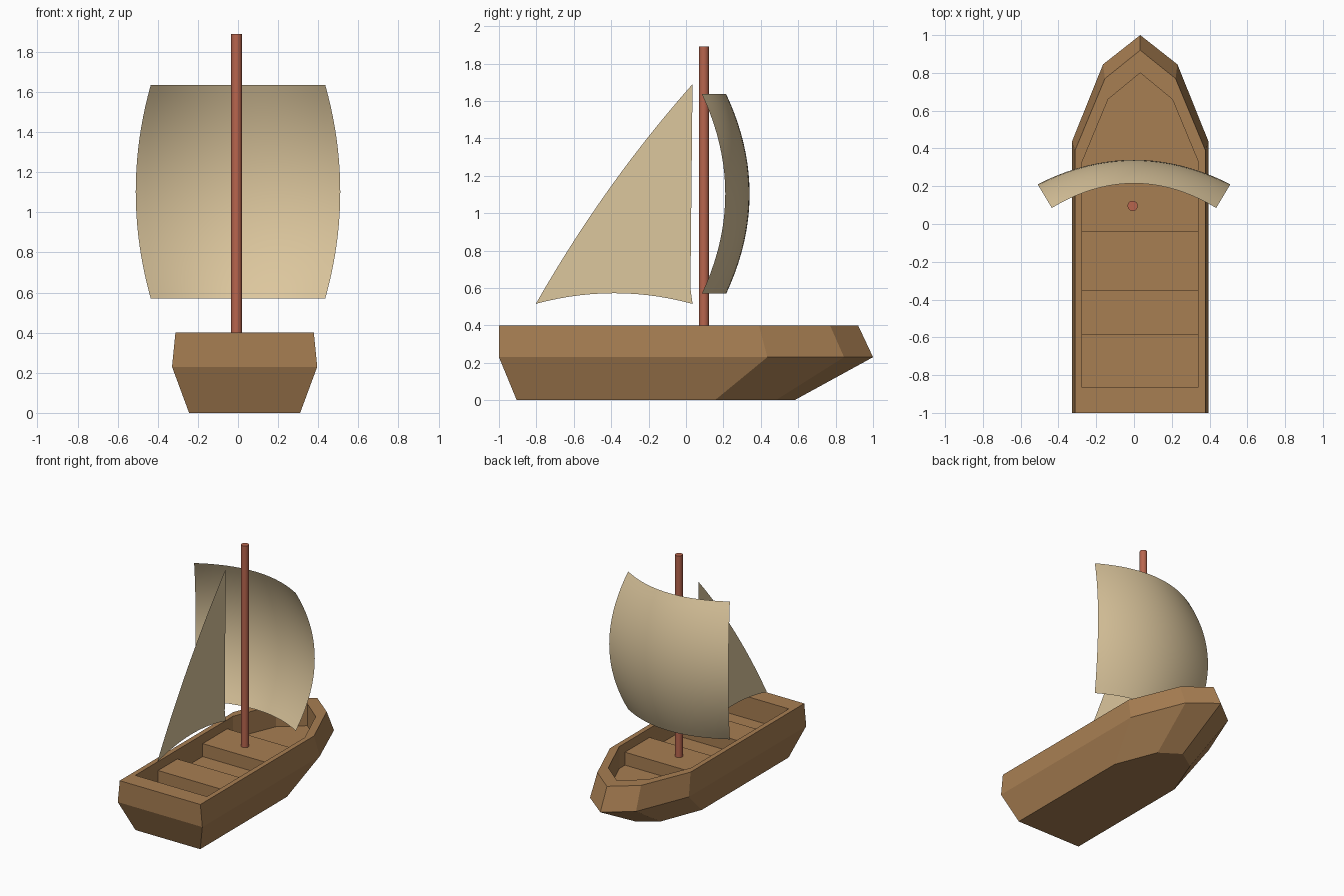
import bpy, bmesh
from mathutils import Vector

if "Cube" in bpy.data.objects:
    bpy.data.objects.remove(bpy.data.objects["Cube"])

CX = 0.033  # hull centre line


def material(name, rgb):
    m = bpy.data.materials.new(name)
    m.diffuse_color = (*rgb, 1)
    m.use_nodes = True
    m.node_tree.nodes["Principled BSDF"].inputs["Base Color"].default_value = m.diffuse_color
    return m


WOOD = material("wood", (0.39, 0.21, 0.085))
RED = material("mast_red", (0.48, 0.13, 0.075))
CLOTH = material("cloth", (0.72, 0.57, 0.34))


def finish(name, bm, mat, fix=True):
    if fix:
        bmesh.ops.recalc_face_normals(bm, faces=bm.faces)
    me = bpy.data.meshes.new(name)
    bm.to_mesh(me)
    bm.free()
    me.materials.append(mat)
    ob = bpy.data.objects.new(name, me)
    bpy.context.collection.objects.link(ob)
    return ob


def smooth(ob, angle):
    bpy.ops.object.select_all(action='DESELECT')
    ob.select_set(True)
    bpy.context.view_layer.objects.active = ob
    bpy.ops.object.shade_smooth_by_angle(angle=angle)


# Hull: half outlines (stern, side, shoulder, bow tip), mirrored and stacked
inner = [(0.307, -0.865), (0.307, 0.33), (0.17, 0.66), (0, 0.80)]
levels = [
    (0.00, [(0.277, -0.905), (0.277, 0.155), (0.15, 0.48), (0, 0.58)]),
    (0.23, [(0.362, -1), (0.362, 0.435), (0.197, 0.845), (0, 1)]),
    (0.40, [(0.345, -1), (0.345, 0.39), (0.187, 0.77), (0, 0.92)]),
    (0.40, inner),
    (0.23, inner),
]
bm = bmesh.new()
rings = []
for z, half in levels:
    outline = half + [(-x, y) for x, y in reversed(half[:-1])]
    rings.append([bm.verts.new((CX + x, y, z)) for x, y in outline])
for a, b in zip(rings, rings[1:]):
    n = len(a)
    for i in range(n):
        j = (i + 1) % n
        bm.faces.new((a[i], a[j], b[j], b[i]))
bm.faces.new(rings[0])
bm.faces.new(rings[-1])
finish("hull", bm, WOOD)

# Seats across the hull
for name, y0, y1 in (("stern_seat", -0.585, -0.35), ("mast_seat", -0.04, 0.26)):
    bm = bmesh.new()
    bmesh.ops.create_cube(bm, size=1)
    bmesh.ops.scale(bm, vec=(0.614, y1 - y0, 0.10), verts=bm.verts)
    bmesh.ops.translate(bm, vec=(CX, (y0 + y1) / 2, 0.28), verts=bm.verts)
    finish(name, bm, WOOD)

# Mast
bm = bmesh.new()
bmesh.ops.create_cone(bm, cap_ends=True, segments=24, radius1=0.027, radius2=0.027, depth=1.58)
bmesh.ops.translate(bm, vec=(-0.007, 0.096, 1.10), verts=bm.verts)
smooth(finish("mast", bm, RED), 0.6)

# Square sail billowing towards the bow
N = 20
bm = bmesh.new()
grid = []
for j in range(N + 1):
    v = 2 * j / N - 1
    row = []
    for i in range(N + 1):
        u = 2 * i / N - 1
        x = u * (0.435 + 0.075 * (1 - v * v))
        y = 0.085 + 0.13 * (1 - u * u) + 0.125 * (1 - v * v)
        row.append(bm.verts.new((x, y, 1.103 + 0.533 * v)))
    grid.append(row)
for j in range(N):
    for i in range(N):
        bm.faces.new((grid[j][i + 1], grid[j][i], grid[j + 1][i], grid[j + 1][i + 1]))
smooth(finish("square_sail", bm, CLOTH, fix=False), 1.0)

# Triangular sail: flat sheet with three curved edges (y, z)
clew, tack, head = Vector((-0.803, 0.515)), Vector((0.035, 0.515)), Vector((0.035, 1.69))
edges = [(clew, tack, Vector((0, 0.057))),
         (tack, head, Vector((-0.043, 0))),
         (head, clew, Vector((-0.027, 0.027)))]
bm = bmesh.new()
verts = []
for a, b, bow in edges:
    for k in range(14):
        t = k / 14
        p = a.lerp(b, t) + bow * 4 * t * (1 - t)
        verts.append(bm.verts.new((-0.13, p.x, p.y)))
bm.faces.new(verts)
bmesh.ops.triangulate(bm, faces=bm.faces)
finish("triangular_sail", bm, CLOTH, fix=False)
